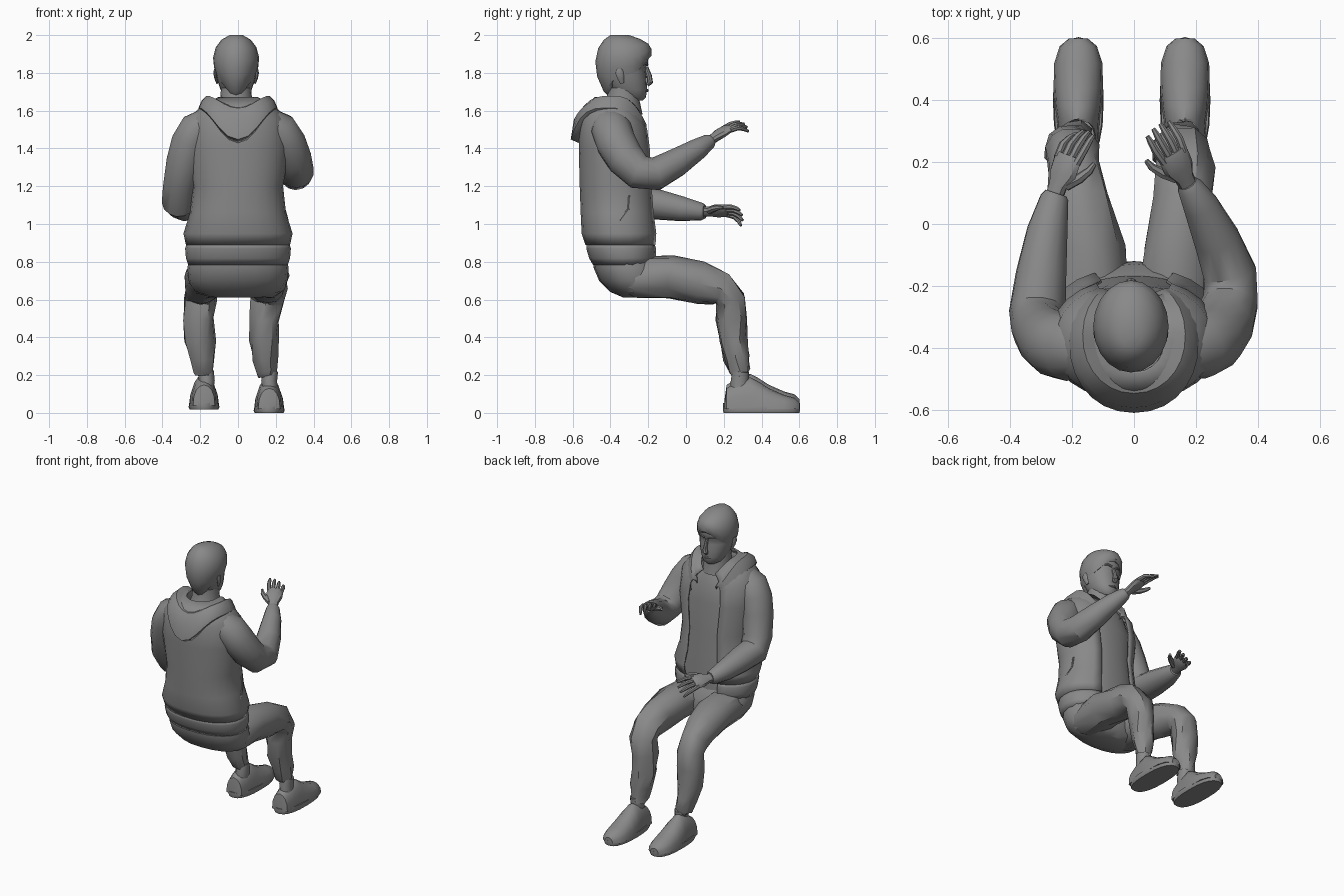
import bpy, bmesh, math, random
from mathutils import Vector
random.seed(4)


def loft(name, rings, closed=True, caps=True, thick=0, jitter=0):
    """Skin a list of equal-length point rings."""
    bm = bmesh.new()
    rows = [[bm.verts.new(Vector(p) + Vector([random.uniform(-jitter, jitter) for _ in 'xyz']))
             for p in r] for r in rings]
    n = len(rows[0])
    for a, b in zip(rows, rows[1:]):
        for i in range(n if closed else n - 1):
            j = (i + 1) % n
            bm.faces.new((a[i], a[j], b[j], b[i]))
    if caps and closed:
        bm.faces.new(rows[0])
        bm.faces.new(rows[-1])
    bmesh.ops.recalc_face_normals(bm, faces=bm.faces)
    me = bpy.data.meshes.new(name)
    bm.to_mesh(me)
    bm.free()
    ob = bpy.data.objects.new(name, me)
    bpy.context.collection.objects.link(ob)
    if thick:
        m = ob.modifiers.new("Thickness", 'SOLIDIFY')
        m.thickness, m.offset = thick, 0
    return ob


def sp(v, p):
    return math.copysign(abs(v) ** p, v)


def ring(hw, yb, yf, zb, zs=None, zf=None, p=1.0, cx=0.0, gap=0.0, n=20, dip=2, arc=0.0):
    """Body ring (half width, back/front y, z at back/side/front); gap opens the front, arc keeps only it."""
    zs = zb if zs is None else zs
    zf = zb if zf is None else zf
    pts = []
    for i in range(n):
        a = gap + (2 * math.pi - 2 * gap) * i / (n - 1 if gap else n)
        if arc:
            a = arc * (2 * i / (n - 1) - 1)
        c, s = math.cos(a), math.sin(a)
        z = zs + ((zf - zs) * c * c if c > 0 else (zb - zs) * abs(c) ** dip)
        pts.append((cx + hw * sp(s, p), (yb + yf) / 2 + (yf - yb) / 2 * sp(c, p), z))
    return pts


def tube(name, path, u0=(1, 0, 0), n=12, jitter=0):
    """Limb along (point, radius u, radius v) stations."""
    pts = [Vector(q[0]) for q in path]
    u, rings = Vector(u0), []
    for i, q in enumerate(path):
        t = (pts[min(i + 1, len(pts) - 1)] - pts[max(i - 1, 0)]).normalized()
        u = (u - t * u.dot(t)).normalized()
        v = t.cross(u)
        rings.append([pts[i] + u * q[1] * math.cos(2 * math.pi * k / n)
                      + v * q[2] * math.sin(2 * math.pi * k / n) for k in range(n)])
    return loft(name, rings, jitter=jitter)


# Jacket body, open at the front, with a separate hem band
G = 0.42
loft("jacket", [ring(*r, p=.9, gap=G, n=24) for r in (
    (.10, -.48, -.24, 1.67, 1.67, 1.58), (.19, -.54, -.22, 1.61, 1.625, 1.54),
    (.25, -.565, -.195, 1.54, 1.56, 1.49), (.268, -.565, -.18, 1.40),
    (.235, -.56, -.17, 1.20), (.25, -.555, -.16, 1.06), (.285, -.55, -.145, .95),
    (.272, -.53, -.15, .89))], closed=False, thick=.008)
loft("jacket_hem", [ring(*r, p=.9, gap=G, n=24) for r in (
    (.268, -.525, -.155, .895), (.276, -.525, -.148, .87), (.272, -.51, -.148, .82),
    (.26, -.49, -.158, .785))], closed=False, thick=.008)

# Shirt panel seen inside the open jacket
loft("shirt", [ring(*r, p=.9, arc=.8, n=11) for r in (
    (.08, -.42, -.25, 1.62, 1.62, 1.59), (.18, -.52, -.218, 1.54, 1.54, 1.52),
    (.25, -.54, -.20, 1.4), (.222, -.54, -.188, 1.2), (.24, -.53, -.178, 1.06),
    (.25, -.50, -.168, .9), (.24, -.47, -.165, .80))], closed=False)

# Lowered hood draped over the back, with a point at the middle
loft("hood", [ring(*r, p=.95, gap=.62, n=23, dip=4) for r in (
    (.115, -.49, -.20, 1.57, 1.60, 1.44), (.125, -.51, -.19, 1.62, 1.655, 1.45),
    (.165, -.545, -.18, 1.61, 1.675, 1.45), (.19, -.59, -.175, 1.55, 1.65, 1.42),
    (.205, -.607, -.165, 1.45, 1.615, 1.38), (.185, -.56, -.18, 1.43, 1.58, 1.38))],
    closed=False, thick=.008)

# Pocket welts
for side in (-1, 1):
    tube("pocket_welt", [((side * .238, -.30, 1.15), .006, .006),
                         ((side * .245, -.305, 1.08), .006, .006),
                         ((side * .262, -.35, 1.02), .006, .006)], n=6)

# Trousers: pelvis
loft("trouser_seat", [ring(*r, p=.9) for r in (
    (.25, -.49, -.17, .84), (.268, -.49, -.13, .77), (.262, -.46, -.12, .70),
    (.225, -.40, -.14, .64), (.12, -.33, -.18, .61))])

# Trouser legs: y, z and radii shared, x position per side
LEG = ((-.36, .735, .09, .08), (-.26, .715, .125, .108),
       (-.08, .718, .122, .117), (.08, .688, .10, .112), (.19, .655, .09, .092),
       (.24, .60, .088, .082), (.238, .50, .082, .082), (.25, .38, .078, .072),
       (.268, .29, .066, .064), (.28, .22, .052, .054), (.282, .195, .044, .048))
LEG_X = {-1: (.13, .137, .153, .182, .195, .205, .208, .2, .188, .18, .18),
         1: (.13, .135, .145, .158, .165, .158, .142, .14, .148, .155, .158)}


def shoe(cx, z0):
    profile = ((.205, .04, .06), (.215, .058, .13), (.27, .066, .165), (.34, .070, .188),
               (.38, .076, .168), (.44, .08, .13), (.52, .078, .095), (.575, .06, .08),
               (.60, .03, .055))
    rings = []
    for y, w, h in profile:
        rings.append([(cx + w * math.cos(math.pi * k / 8), y,
                       z0 + .02 + (h - .02) * math.sin(math.pi * k / 8) ** .85) for k in range(9)])
    loft("shoe_upper", rings)
    loft("shoe_sole", [ring(w, .20 - d, .60 + d, z, p=.8, cx=cx)
                       for w, d, z in ((.076, 0, z0), (.082, .004, z0 + .012), (.078, .003, z0 + .035))])


for side, z0 in ((-1, .018), (1, 0)):
    xs = LEG_X[side]
    tube("trouser_leg", [((side * x, y, z), a, b) for x, (y, z, a, b) in zip(xs, LEG)],
         n=11, jitter=.009)
    tube("ankle", [((side * .17, .29, .22), .042, .045), ((side * .165, .285, .17), .042, .048),
                   ((side * .17, .285, .12), .04, .05)])
    shoe(-.18 if side < 0 else .165, z0)

# Sleeves
tube("left_sleeve", [(p, r, q) for *p, r, q in (
    (-.16, -.405, 1.545, .09, .075), (-.21, -.40, 1.505, .108, .10), (-.25, -.39, 1.43, .108, .105),
    (-.28, -.37, 1.33, .102, .10), (-.307, -.335, 1.20, .092, .09), (-.312, -.28, 1.12, .092, .092),
    (-.30, -.16, 1.105, .082, .082), (-.28, -.02, 1.08, .066, .066), (-.257, .085, 1.065, .046, .046),
    (-.252, .10, 1.065, .036, .036))], u0=(0, 1, 0), n=14)
tube("right_sleeve", [(p, r, q) for *p, r, q in (
    (.16, -.405, 1.545, .09, .075), (.21, -.395, 1.505, .108, .10), (.255, -.37, 1.43, .108, .105),
    (.29, -.32, 1.345, .102, .10), (.312, -.25, 1.275, .093, .09), (.31, -.16, 1.265, .088, .088),
    (.267, -.05, 1.325, .076, .076), (.215, .06, 1.395, .058, .058), (.18, .12, 1.435, .042, .042),
    (.172, .133, 1.445, .032, .032))], u0=(0, 1, 0), n=14)


def hand(label, wrist, d, s, curl):
    """Palm, four fingers and a thumb; d points forward, s to the thumb."""
    w, d = Vector(wrist), Vector(d).normalized()
    s = (Vector(s) - d * Vector(s).dot(d)).normalized()
    n = d.cross(s)
    n = n if n.z > 0 else -n
    at = lambda f, t, h=0: w + d * f + s * t + n * h
    tube(label + "_palm", [(at(-.04, 0), .03, .027), (at(.02, 0), .032, .025),
                           (at(.06, .002), .05, .026), (at(.105, 0), .051, .022),
                           (at(.125, 0), .044, .013)], u0=s, n=10)
    for k, length in enumerate((.088, .106, .112, .106)):
        t = -.037 + .0245 * k
        o = t * 1.2
        c = curl * (1.25 - .25 * k)
        tube(label + "_finger", [(at(.105, t), .0135, .015),
                                 (at(.11 + length * .45, o, -c * .014), .013, .013),
                                 (at(.11 + length * .76, o, -c * .042), .011, .011),
                                 (at(.11 + length * .95, o, -c * .07), .007, .007)], u0=s, n=7)
    tube(label + "_thumb", [(at(.03, .022, -.008), .020, .020), (at(.065, .055, -.018), .018, .017),
                            (at(.10, .076, -.026), .014, .013), (at(.128, .082, -.032), .008, .008)],
         u0=d.cross(s), n=7)


hand("left", (-.252, .105, 1.065), (.36, 1, .05), (.85, 0, .5), .8)
hand("right", (.17, .135, 1.447), (-.40, .8, .54), (-.9, -.25, .25), .7)

# Neck and head
HX = -.01
loft("neck", [ring(*r, cx=HX) for r in (
    (.10, -.46, -.23, 1.58), (.085, -.42, -.245, 1.65), (.08, -.415, -.25, 1.72))])
loft("head", [ring(*r, p=.92, cx=HX) for r in (
    (.035, -.32, -.228, 1.655), (.062, -.36, -.212, 1.672), (.082, -.40, -.207, 1.71),
    (.098, -.43, -.208, 1.755), (.108, -.455, -.212, 1.80), (.11, -.46, -.214, 1.825),
    (.114, -.46, -.20, 1.85), (.112, -.46, -.20, 1.89), (.09, -.44, -.23, 1.94))])

# Hair with a raised front hairline
loft("hair", [ring(*r, cx=HX) for r in (
    (.09, -.415, -.215, 1.68, 1.79, 1.885), (.105, -.435, -.195, 1.70, 1.79, 1.88),
    (.117, -.47, -.183, 1.78, 1.83, 1.89), (.122, -.48, -.182, 1.86, 1.88, 1.925),
    (.108, -.465, -.20, 1.93, 1.935, 1.955), (.078, -.435, -.24, 1.975, 1.975, 1.978),
    (.035, -.40, -.30, 2.0))])

# Face details
tube("nose", [((HX, -.212, 1.83), .009, .012), ((HX, -.195, 1.785), .012, .014),
              ((HX, -.19, 1.75), .02, .016), ((HX, -.205, 1.735), .014, .01)], n=8)
tube("lips", [((HX - .03, -.216, 1.705), .004, .004), ((HX, -.206, 1.707), .008, .009),
              ((HX + .03, -.216, 1.705), .004, .004)], u0=(0, 1, 0), n=8)
for side in (-1, 1):
    tube("brow", [((HX + side * .015, -.207, 1.842), .008, .007),
                  ((HX + side * .045, -.212, 1.85), .009, .007),
                  ((HX + side * .08, -.245, 1.84), .006, .006)], u0=(0, 1, 0), n=8)
    tube("ear", [((HX + side * .10, -.338, 1.745), .005, .01), ((HX + side * .108, -.345, 1.77), .007, .017),
                 ((HX + side * .113, -.352, 1.80), .008, .022), ((HX + side * .112, -.352, 1.82), .005, .013)],
         n=8)

# One dark grey for every part, smooth shading with sharp folds
grey = bpy.data.materials.new("dark_grey")
grey.diffuse_color = (.25, .25, .25, 1)
for ob in bpy.context.scene.objects:
    ob.data.materials.append(grey)
    ob.select_set(True)
    bpy.context.view_layer.objects.active = ob
bpy.ops.object.shade_smooth_by_angle(angle=math.radians(36))
